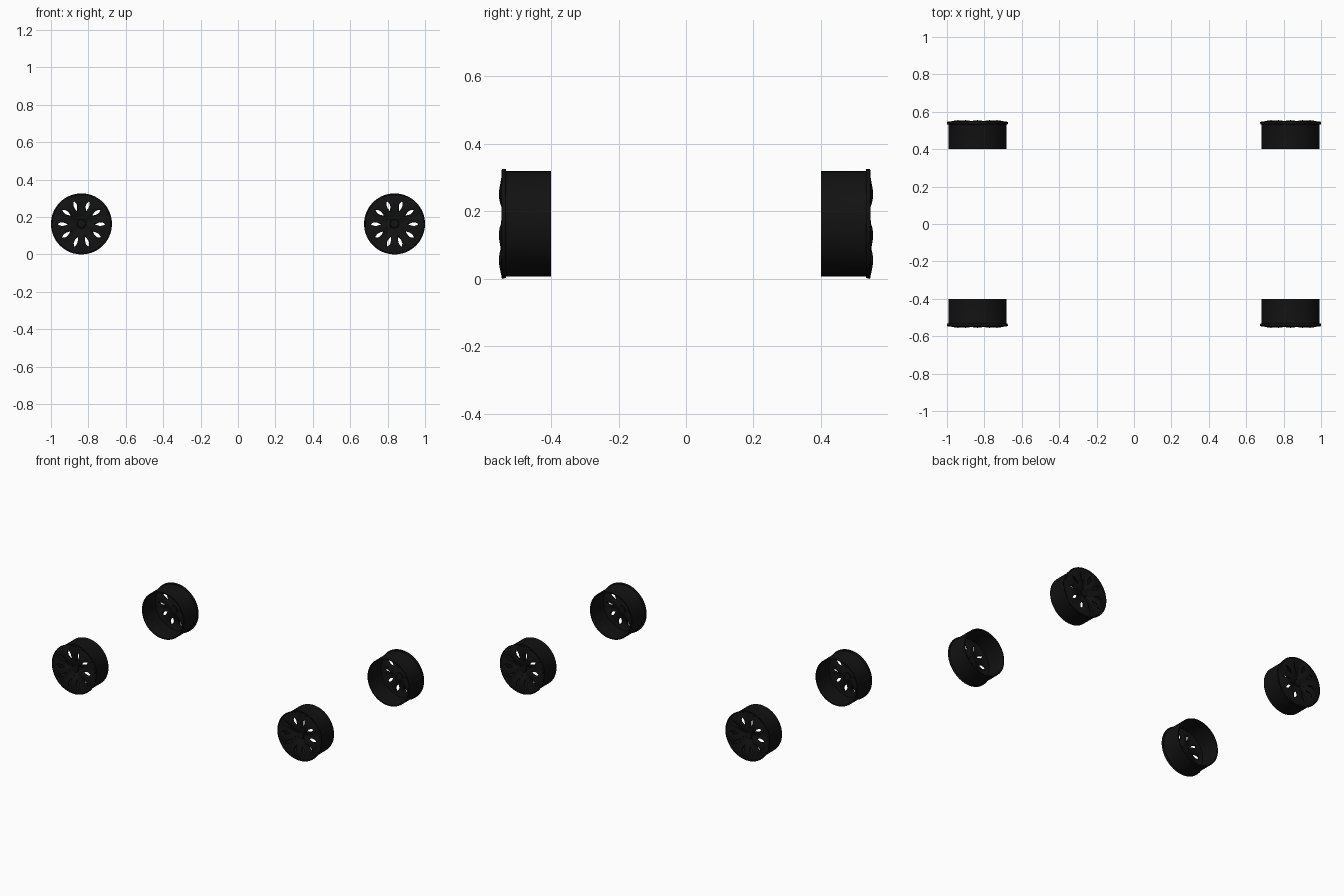
import bpy, bmesh
from math import sin, cos, pi, radians
from mathutils import Matrix

if "Cube" in bpy.data.objects:
    bpy.data.objects.remove(bpy.data.objects["Cube"])

R, CX = 0.163, 0.837

black = bpy.data.materials.new("black_metal")
black.diffuse_color = (0.006, 0.006, 0.006, 1)
black.use_nodes = True
black.node_tree.nodes["Principled BSDF"].inputs["Base Color"].default_value = black.diffuse_color


def point(r, a, d):
    # polar position on the wheel, d = distance out along the axle
    return (r * cos(a), -d, r * sin(a))


def finish(bm, name):
    me = bpy.data.meshes.new(name)
    bm.to_mesh(me)
    bm.free()
    me.materials.append(black)
    return me


def lathe(name, profile, segs=96, closed=True):
    bm = bmesh.new()
    rings = [[bm.verts.new(point(r, 2 * pi * i / segs, d)) for i in range(segs)]
             for r, d in profile]
    n = len(rings)
    for j in range(n if closed else n - 1):
        a, b = rings[j], rings[(j + 1) % n]
        for i in range(segs):
            k = (i + 1) % segs
            bm.faces.new((a[i], b[i], b[k], a[k]))
    if not closed:
        bm.faces.new(rings[0])
        bm.faces.new(rings[-1])
    bmesh.ops.recalc_face_normals(bm, faces=bm.faces)
    return finish(bm, name)


def face_depth(r, a):
    # dished face whose five raised spokes bulge beyond the rim edge
    t = r / R
    petal = 0.5 + 0.5 * cos(5 * (a - radians(270)))
    dish = 0.545 - 0.022 * max(0, 1 - t / 0.7) ** 1.3
    bulge = 0.011 * petal * max(0, sin(pi * min(1, max(0, (t - 0.12) / 0.88))))
    return dish + bulge


def slot_half_width(r):
    # teardrop slot between spokes
    u = (r - 0.066) / (0.128 - 0.066)
    return 0.0105 * sin(pi * u ** 1.3) ** 0.8 if 0 < u < 1 else 0


def spoke_face():
    bm = bmesh.new()
    rows, cols, sector = 36, 10, pi / 5
    for k in range(10):
        grid = []
        for j in range(rows + 1):
            r = 0.02 + (R - 0.02) * j / rows
            h = slot_half_width(r) / r
            line = []
            for i in range(cols + 1):
                a = k * sector + h + (sector - 2 * h) * i / cols
                line.append(bm.verts.new(point(r, a, face_depth(r, a))))
            grid.append(line)
        for j in range(rows):
            for i in range(cols):
                bm.faces.new((grid[j][i], grid[j + 1][i],
                              grid[j + 1][i + 1], grid[j][i + 1]))
    bmesh.ops.remove_doubles(bm, verts=bm.verts, dist=1e-5)
    return finish(bm, "spoke_face")


def wheel_bolts():
    bm = bmesh.new()
    for k in range(5):
        a = radians(54 + 72 * k)
        m = Matrix.Translation(point(0.042, a, 0.533)) @ Matrix.Rotation(pi / 2, 4, 'X')
        bmesh.ops.create_cone(bm, cap_ends=True, segments=12, radius1=0.005,
                              radius2=0.005, depth=0.012, matrix=m)
    return finish(bm, "wheel_bolts")


# open barrel with flared outer lip
barrel = lathe("barrel", [(0.156, 0.40), (0.156, 0.533), (0.158, 0.540), (R, 0.545),
                          (0.158, 0.547), (0.150, 0.540), (0.148, 0.525), (0.149, 0.40)])
hub = lathe("hub_cap", [(0.024, 0.512), (0.024, 0.530), (0.021, 0.535), (0.010, 0.537)],
            48, False)
face = spoke_face()
bolts = wheel_bolts()

# four wheels, the back pair turned to face outward
for end, turn in (("front", 0), ("back", pi)):
    for side, x in (("left", -CX), ("right", CX)):
        for me in (barrel, face, hub, bolts):
            ob = bpy.data.objects.new(f"{end}_{side}_{me.name}", me.copy())
            bpy.context.collection.objects.link(ob)
            ob.location = (x, 0, R)
            ob.rotation_euler = (0, 0, turn)
            if me is face:
                sol = ob.modifiers.new("thickness", 'SOLIDIFY')
                sol.thickness = 0.012
                sol.offset = -1
            bpy.ops.object.select_all(action='DESELECT')
            ob.select_set(True)
            bpy.context.view_layer.objects.active = ob
            bpy.ops.object.shade_smooth_by_angle(angle=radians(35))
